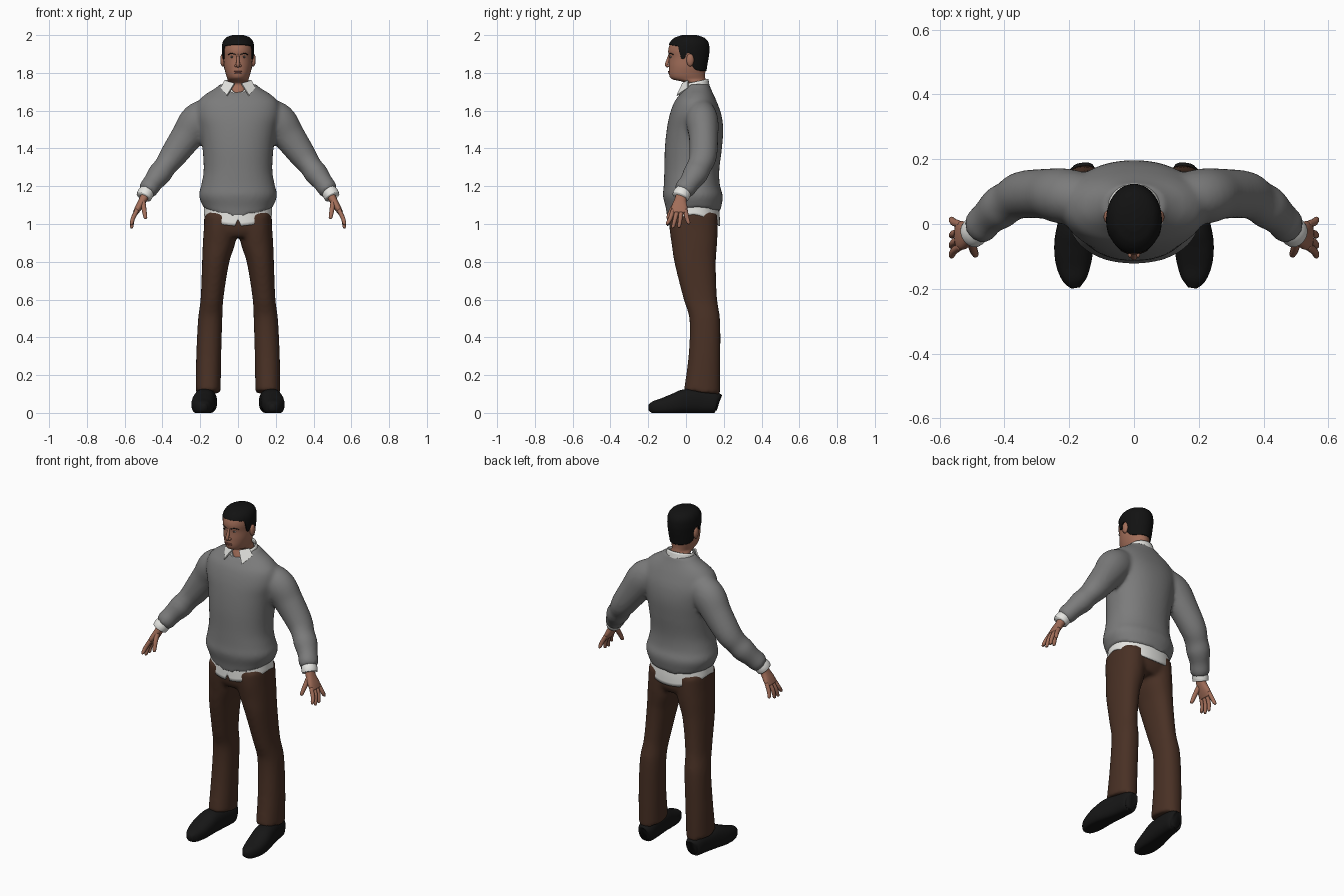
import bpy, bmesh, math
from mathutils import Vector

cube = bpy.data.objects.get("Cube")
if cube:
    bpy.data.objects.remove(cube, do_unlink=True)


def material(name, r, g, b):
    mat = bpy.data.materials.new(name)
    mat.use_nodes = True
    mat.diffuse_color = (r, g, b, 1)
    shader = mat.node_tree.nodes["Principled BSDF"]
    shader.inputs["Base Color"].default_value = (r, g, b, 1)
    shader.inputs["Roughness"].default_value = 0.8
    return mat


SKIN = material("skin brown", 0.36, 0.155, 0.1)
LIP = material("lip brown", 0.22, 0.08, 0.06)
WOOL = material("wool grey", 0.2, 0.2, 0.2)
CLOTH = material("shirt white", 0.78, 0.78, 0.75)
TROUSER = material("trouser brown", 0.066, 0.03, 0.018)
BLACK = material("hair black", 0.006, 0.006, 0.006)
LEATHER = material("shoe black", 0.008, 0.008, 0.008)
EYE = material("eye white", 0.5, 0.45, 0.42)


def sample(rows, t):
    """Smooth interpolation of table rows keyed by their first column."""
    last = len(rows) - 1
    t = min(max(t, rows[0][0]), rows[last][0])
    i = max(k for k in range(last) if rows[k][0] <= t)
    p, q = rows[i], rows[i + 1]
    h = q[0] - p[0]
    u = (t - p[0]) / h

    def slope(k, j):
        a, b = rows[max(k - 1, 0)], rows[min(k + 1, last)]
        return (b[j] - a[j]) / (b[0] - a[0])

    def hermite(j):
        return (p[j] + (q[j] - p[j]) * u * u * (3 - 2 * u)
                + h * u * (1 - u) * (slope(i, j) * (1 - u) - slope(i + 1, j) * u))
    return [hermite(j) for j in range(1, len(p))]


def bridge(bm, rings, caps=(True, True)):
    """Join successive rings of points into a closed skin."""
    loops = [[bm.verts.new(co) for co in ring] for ring in rings]
    n = len(loops[0])
    for a, b in zip(loops, loops[1:]):
        for k in range(n):
            bm.faces.new((a[k], a[(k + 1) % n], b[(k + 1) % n], b[k]))
    for wanted, loop in zip(caps, (loops[0], loops[-1])):
        if wanted:
            bm.faces.new(loop)


def superpoint(angle, power):
    c, s = math.cos(angle), math.sin(angle)
    return (math.copysign(abs(c) ** (2 / power), c),
            math.copysign(abs(s) ** (2 / power), s))


def column(bm, rows, low, high, side=1, grow=0.0, power=2.0, steps=28, n=48, caps=(True, True)):
    """Upright body from rows (z, centre x, half width, front y, back y);
    low and high give the end heights from frontness (1 front, -1 back)."""
    rings = []
    for i in range(steps + 1):
        ring = []
        for k in range(n):
            angle = 2 * math.pi * k / n
            front = -math.sin(angle)
            bottom, top = low(front), high(front)
            z = bottom + (top - bottom) * i / steps
            cx, hw, yf, yb = sample(rows, z)
            c, s = superpoint(angle, power)
            ring.append((side * cx + (hw + grow) * c,
                         (yf + yb) / 2 + ((yb - yf) / 2 + grow) * s, z + grow / 2 * i / steps))
        rings.append(ring)
    bridge(bm, rings, caps)


def tube(bm, points, side=1, ref=(0, 1, 0), power=2.0, steps=5, n=20):
    """Sweep through points (x, y, z, radius along ref, other radius)."""
    rows = [(i, *p) for i, p in enumerate(points)]
    count = (len(points) - 1) * steps
    rings = []
    for i in range(count + 1):
        t = i / steps
        x, y, z, a, b = sample(rows, t)
        ahead = Vector(sample(rows, t + 0.1)[:3]) - Vector(sample(rows, t - 0.1)[:3])
        ahead.normalize()
        u = Vector(ref) - ahead * ahead.dot(Vector(ref))
        u.normalize()
        v = ahead.cross(u)
        ring = []
        for k in range(n):
            c, s = superpoint(2 * math.pi * k / n, power)
            co = Vector((x, y, z)) + u * a * c + v * b * s
            ring.append((side * co.x, co.y, max(co.z, 0)))
        rings.append(ring)
    bridge(bm, rings)


def finish(name, bm, mat, smooth=True, fuse=0.0, thick=0.0):
    bmesh.ops.recalc_face_normals(bm, faces=bm.faces)
    mesh = bpy.data.meshes.new(name)
    bm.to_mesh(mesh)
    bm.free()
    mesh.materials.append(mat)
    for poly in mesh.polygons:
        poly.use_smooth = smooth
    obj = bpy.data.objects.new(name, mesh)
    bpy.context.collection.objects.link(obj)
    if fuse:
        remesh = obj.modifiers.new("fuse", 'REMESH')
        remesh.mode, remesh.voxel_size, remesh.use_smooth_shade = 'VOXEL', fuse, True
        relax = obj.modifiers.new("relax", 'SMOOTH')
        relax.factor, relax.iterations = 0.5, 6
    if thick:
        obj.modifiers.new("thickness", 'SOLIDIFY').thickness = thick
    return obj


def ball(name, mat, centre, size):
    bm = bmesh.new()
    bmesh.ops.create_uvsphere(bm, u_segments=16, v_segments=10, radius=1)
    for v in bm.verts:
        v.co = Vector(centre) + Vector(a * b for a, b in zip(v.co, size))
    finish(name, bm, mat)


def level(z):
    return lambda front: z


SIDES = ((1, "left"), (-1, "right"))

# Sweater: torso and both sleeves fused together
TORSO = [(1.02, 0, .175, -.1, .175), (1.08, 0, .182, -.106, .185), (1.15, 0, .207, -.122, .195),
         (1.2, 0, .196, -.118, .18), (1.28, 0, .182, -.115, .176), (1.4, 0, .188, -.112, .19),
         (1.5, 0, .203, -.102, .197), (1.58, 0, .222, -.086, .187), (1.65, 0, .21, -.06, .162),
         (1.69, 0, .168, -.03, .144), (1.72, 0, .118, -.012, .13), (1.75, 0, .085, 0, .12)]
SLEEVE = [(.13, .075, 1.59, .075, .085), (.21, .085, 1.545, .086, .097), (.27, .093, 1.465, .078, .085),
          (.345, .09, 1.36, .073, .071), (.385, .07, 1.305, .066, .06), (.415, .05, 1.265, .067, .063),
          (.45, .02, 1.22, .056, .053), (.474, -.006, 1.186, .056, .052), (.488, -.019, 1.168, .044, .042)]
bm = bmesh.new()
column(bm, TORSO, lambda f: 1.09 - (.05 if f > 0 else .025) * abs(f) ** 1.5,
       lambda f: 1.742 - .055 * max(f, 0) ** 6, power=2.2, steps=40)
for side, _ in SIDES:
    tube(bm, SLEEVE, side, n=32)
finish("sweater", bm, WOOL, fuse=.011)

# Shirt tail with a notch at the front, and shirt collar
bm = bmesh.new()
TAIL = [(.95, 0, .187, -.103, .18), (1.05, 0, .181, -.1, .178), (1.15, 0, .175, -.095, .165)]
column(bm, TAIL, lambda f: 1.05 - .06 * abs(f) ** 1.5 + (.035 if f > .998 else 0), level(1.14),
       power=2.2, n=96, steps=8, caps=(False, False))
finish("shirt_tail", bm, CLOTH, thick=.006)

bm = bmesh.new()
COLLAR = [(1.64, 0, .12, -.04, .13), (1.71, 0, .09, -.02, .128), (1.775, 0, .068, -.004, .117)]
column(bm, COLLAR, level(1.65), lambda f: 1.755 - .014 * f - .06 * max(f, 0) ** 10,
       steps=10, caps=(False, False))
finish("shirt_collar", bm, CLOTH, thick=.005)
for side, label in SIDES:
    bm = bmesh.new()
    flap = [(.016, -.014, 1.742), (.068, .012, 1.758), (.088, .015, 1.718), (.056, -.044, 1.678)]
    bm.faces.new([bm.verts.new((side * x, y, z)) for x, y, z in flap])
    finish(label + "_collar_flap", bm, CLOTH, smooth=False, thick=.008)

# Trousers: hips and two legs fused together
HIPS = [(.92, 0, .15, -.06, .14), (.97, 0, .178, -.086, .166), (1.12, 0, .172, -.088, .164)]
LEG = [(.1, .158, .066, -.014, .18), (.3, .155, .066, .013, .182), (.5, .147, .064, .018, .18),
       (.6, .138, .06, -.012, .165), (.8, .118, .072, -.062, .158), (.9, .1, .086, -.077, .165),
       (.98, .093, .088, -.088, .167), (1.06, .09, .088, -.088, .165)]
bm = bmesh.new()
column(bm, HIPS, level(.93), level(1.12), power=2.3)
for side, _ in SIDES:
    column(bm, LEG, lambda f: .108 + .012 * f, level(1.05), side, power=2.2, steps=36)
finish("trousers", bm, TROUSER, fuse=.011)

# Shoes
SHOE = [(.158, .174, .05, .025, .04), (.158, .155, .055, .046, .056), (.165, .08, .06, .052, .064),
        (.177, 0, .06, .058, .066), (.185, -.06, .047, .061, .056), (.187, -.12, .034, .055, .045),
        (.184, -.17, .029, .038, .034), (.18, -.197, .028, .014, .017)]
for side, label in SIDES:
    bm = bmesh.new()
    tube(bm, SHOE, side, ref=(1, 0, 0), power=2.5, n=28)
    finish(label + "_shoe", bm, LEATHER)

# Cuffs and hands
CUFF = [(.472, -.004, 1.186, .04, .038), (.49, -.022, 1.16, .046, .043), (.499, -.03, 1.143, .045, .041)]
PALM = [(.485, -.02, 1.165, .028, .023), (.505, -.03, 1.125, .032, .021),
        (.528, -.035, 1.085, .044, .018), (.543, -.036, 1.058, .042, .014)]
FINGERS = [(-.068, -.098, .995), (-.046, -.068, .978), (-.024, -.036, .98), (-.003, .014, .998)]
for side, label in SIDES:
    bm = bmesh.new()
    tube(bm, CUFF, side, n=24)
    finish(label + "_cuff", bm, CLOTH)
    bm = bmesh.new()
    tube(bm, PALM, side, power=2.4)
    for root, tip, z in FINGERS:
        tube(bm, [(.534, root, 1.075, .012, .012), (.556, (root + tip) / 2, 1.03, .0115, .0115),
                  (.563, tip, z + .008, .009, .009), (.564, tip, z, .003, .003)], side, n=10)
    tube(bm, [(.503, -.045, 1.12, .016, .014), (.497, -.075, 1.075, .013, .013),
              (.49, -.094, 1.035, .01, .01), (.489, -.097, 1.026, .003, .003)], side, n=10)
    finish(label + "_hand", bm, SKIN)

# Head with neck, and hair as a cap following the skull
HEAD = [(1.66, 0, .06, -.036, .1), (1.71, 0, .06, -.012, .108), (1.75, 0, .056, -.006, .106),
        (1.765, 0, .055, -.07, .103), (1.785, 0, .062, -.088, .101), (1.83, 0, .073, -.091, .105),
        (1.88, 0, .077, -.09, .114), (1.92, 0, .08, -.094, .118), (1.96, 0, .075, -.08, .112),
        (1.985, 0, .056, -.052, .088), (1.997, 0, .025, -.015, .05)]
HAIRLINE = [(-1, 1.81), (-.5, 1.815), (-.25, 1.84), (-.1, 1.9), (.1, 1.9), (.2, 1.875),
            (.36, 1.88), (.48, 1.935), (.7, 1.945), (1, 1.95)]
bm = bmesh.new()
column(bm, HEAD, level(1.66), level(1.992), steps=48)
finish("head", bm, SKIN)
bm = bmesh.new()
column(bm, HEAD, lambda f: sample(HAIRLINE, f)[0], level(1.997), grow=.006, n=72, caps=(False, True))
finish("hair", bm, BLACK, thick=.006)


def face_y(x, z):
    _, hw, yf, yb = sample(HEAD, z)
    return (yf + yb) / 2 - (yb - yf) / 2 * math.sqrt(1 - (x / hw) ** 2)


# Face details
for side, label in SIDES:
    ball(label + "_ear", SKIN, (side * .081, .022, 1.868), (.013, .02, .034))
    x = side * .032
    ball(label + "_eye", EYE, (x, face_y(x, 1.884), 1.884), (.012, .004, .0045))
    ball(label + "_iris", BLACK, (x, face_y(x, 1.884) - .002, 1.884), (.0045, .0035, .0045))
    ball(label + "_nostril_wing", SKIN, (side * .011, -.094, 1.838), (.008, .01, .007))
    bm = bmesh.new()
    tube(bm, [(bx, face_y(bx, z), z, .003, .0025) for bx, z in ((.014, 1.898), (.034, 1.903), (.052, 1.897))],
         side, n=8)
    finish(label + "_eyebrow", bm, BLACK)
bm = bmesh.new()
tube(bm, [(0, -.086, 1.9, .006, .006), (0, -.094, 1.872, .008, .008),
          (0, -.102, 1.843, .01, .01), (0, -.092, 1.832, .007, .006)], ref=(1, 0, 0), n=14)
finish("nose", bm, SKIN)
ball("upper_lip", LIP, (0, -.089, 1.807), (.023, .007, .004))
ball("lower_lip", LIP, (0, -.088, 1.8), (.02, .007, .0045))
